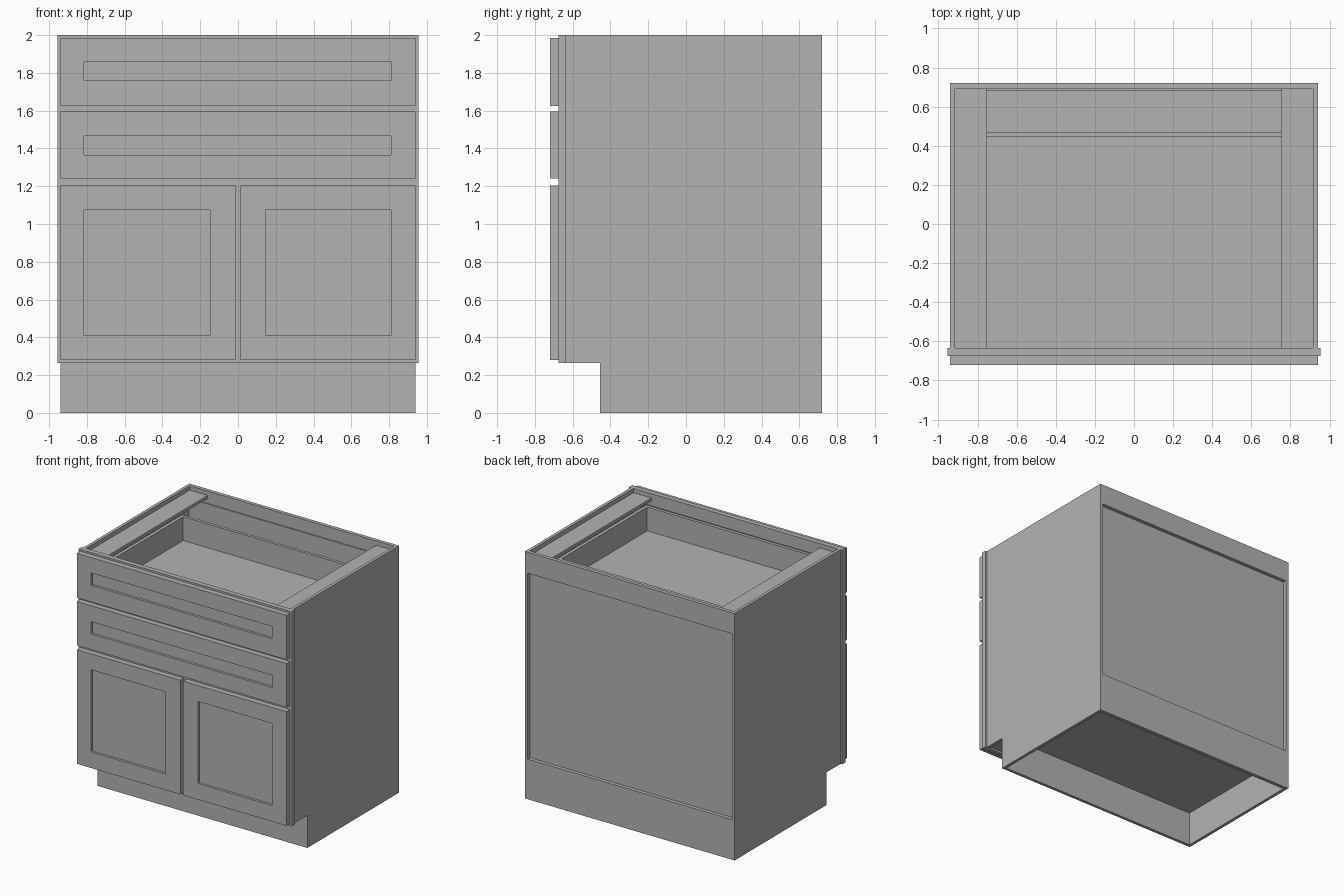
import bpy, bmesh

cube = bpy.data.objects.get("Cube")
if cube:
    bpy.data.objects.remove(cube, do_unlink=True)

grey = bpy.data.materials.new("plain grey")
grey.use_nodes = True
COLOUR = (0.45, 0.45, 0.45, 1)
grey.diffuse_color = COLOUR
grey.node_tree.nodes["Principled BSDF"].inputs["Base Color"].default_value = COLOUR


def finish(name, bm):
    bmesh.ops.recalc_face_normals(bm, faces=bm.faces)
    mesh = bpy.data.meshes.new(name)
    bm.to_mesh(mesh)
    bm.free()
    mesh.materials.append(grey)
    obj = bpy.data.objects.new(name, mesh)
    bpy.context.collection.objects.link(obj)
    return obj


def add_box(bm, x, y, z):
    """Add a box given (min, max) on each axis."""
    verts = bmesh.ops.create_cube(bm, size=1)["verts"]
    for v in verts:
        v.co = [r[0] if c < 0 else r[1] for c, r in zip(v.co, (x, y, z))]
    return verts


def box(name, x, y, z):
    bm = bmesh.new()
    add_box(bm, x, y, z)
    return finish(name, bm)


def shaker_front(name, x, z, rx, rz):
    """Front slab with a sunken centre panel."""
    y0, y1, sunk = -0.72, -0.675, -0.70
    bm = bmesh.new()
    add_box(bm, x, (y0, y1), z)
    bm.faces.ensure_lookup_table()
    face = min(bm.faces, key=lambda f: f.calc_center_median().y)
    inner = bmesh.ops.inset_region(bm, faces=[face], thickness=0.02)
    mx, mz = sum(x) / 2, sum(z) / 2
    for v in face.verts:
        v.co.x = rx[0] if v.co.x < mx else rx[1]
        v.co.z = rz[0] if v.co.z < mz else rz[1]
    moved = bmesh.ops.extrude_discrete_faces(bm, faces=[face])["faces"][0]
    for v in moved.verts:
        v.co.y = sunk
    return finish(name, bm)


def drawer_box(name, z0, z1):
    """Open tray: two sides, front, back and floor."""
    bm = bmesh.new()
    for x in ((-0.83, -0.803), (0.803, 0.83)):
        add_box(bm, x, (-0.675, 0.47), (z0, z1))
    for y in ((-0.675, -0.65), (0.445, 0.47)):
        add_box(bm, (-0.803, 0.803), y, (z0, z1))
    add_box(bm, (-0.803, 0.803), (-0.65, 0.445), (z0 + 0.01, z0 + 0.03))
    return finish(name, bm)


# Side panels with the toe notch, and the flat corner strips near the top
PROFILE = [(-0.455, 0), (0.72, 0), (0.72, 2), (-0.635, 2), (-0.635, 0.265), (-0.455, 0.265)]
for side, s in (("right", -1), ("left", 1)):
    bm = bmesh.new()
    face = bm.faces.new([bm.verts.new((s * 0.915, y, z)) for y, z in PROFILE])
    ext = bmesh.ops.extrude_face_region(bm, geom=[face])["geom"]
    for v in ext:
        if isinstance(v, bmesh.types.BMVert):
            v.co.x = s * 0.94
    finish(side + "_side_panel", bm)
    box(side + "_top_strip", sorted((s * 0.755, s * 0.915)), (-0.635, 0.69), (1.94, 1.965))

# Carcass: back, floor and toe kick
box("back_top_rail", (-0.915, 0.915), (0.69, 0.72), (1.83, 2))
box("back_bottom_rail", (-0.915, 0.915), (0.69, 0.72), (0, 0.325))
box("back_panel", (-0.915, 0.915), (0.68, 0.69), (0.28, 1.9))
box("cabinet_floor", (-0.915, 0.915), (-0.635, 0.69), (0.28, 0.305))
box("toe_kick", (-0.915, 0.915), (-0.455, -0.43), (0, 0.28))

# Face frame
FRAME_Y = (-0.675, -0.635)
for side, x in (("right", (-0.955, -0.84)), ("left", (0.84, 0.955))):
    box(side + "_frame_stile", x, FRAME_Y, (0.265, 2))
for name, z in (("top", (1.9, 2)), ("upper", (1.55, 1.645)),
                ("middle", (1.16, 1.255)), ("bottom", (0.265, 0.35))):
    box(name + "_frame_rail", (-0.84, 0.84), FRAME_Y, z)
box("centre_frame_stile", (-0.05, 0.05), FRAME_Y, (0.35, 1.16))

# Drawers and doors
WIDE, RECESS = (-0.94, 0.94), (-0.815, 0.81)
shaker_front("top_drawer_front", WIDE, (1.625, 1.985), RECESS, (1.76, 1.86))
shaker_front("lower_drawer_front", WIDE, (1.24, 1.595), RECESS, (1.365, 1.465))
drawer_box("top_drawer_box", 1.65, 1.873)
drawer_box("lower_drawer_box", 1.26, 1.483)
shaker_front("right_door", (-0.94, -0.013), (0.28, 1.205), (-0.815, -0.147), (0.41, 1.075))
shaker_front("left_door", (0.013, 0.94), (0.28, 1.205), (0.145, 0.81), (0.41, 1.075))
